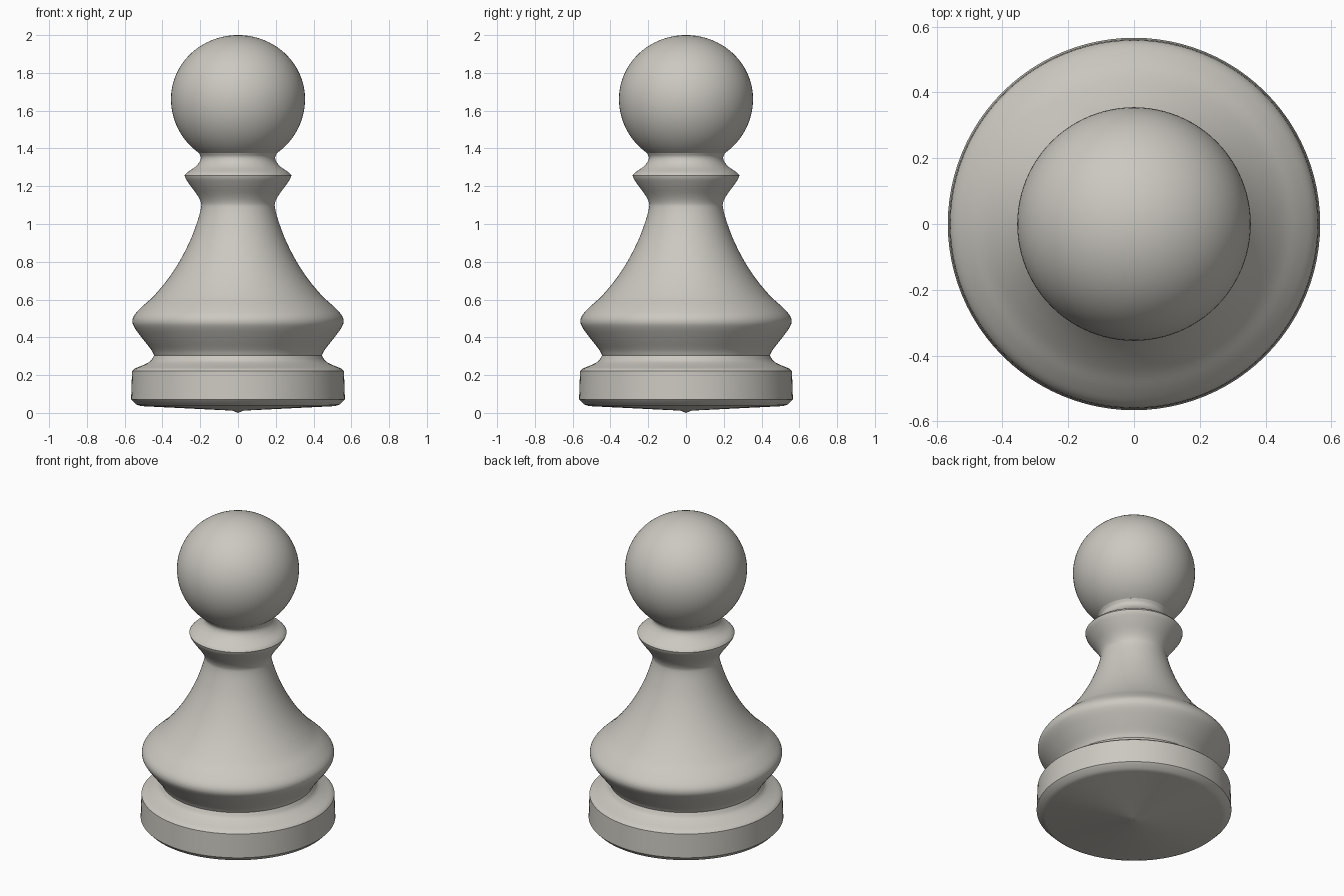
import bpy, bmesh, math
from mathutils import Vector

if "Cube" in bpy.data.objects:
    bpy.data.objects.remove(bpy.data.objects["Cube"])

SIDES = 96

stone = bpy.data.materials.new("warm grey stone")
stone.diffuse_color = (0.60, 0.58, 0.53, 1)
stone.use_nodes = True
stone.node_tree.nodes["Principled BSDF"].inputs["Base Color"].default_value = stone.diffuse_color


def smooth_curve(points, steps=5):
    """Catmull-Rom curve through (radius, height) points."""
    p = [Vector(q) for q in points]
    p = [2 * p[0] - p[1]] + p + [2 * p[-1] - p[-2]]
    out = []
    for a, b, c, d in zip(p, p[1:], p[2:], p[3:]):
        for i in range(steps):
            t = i / steps
            out.append(0.5 * (2 * b + (c - a) * t + (2 * a - 5 * b + 4 * c - d) * t * t
                              + (3 * b - a - 3 * c + d) * t ** 3))
    return out + [p[-2]]


def lathe(name, profile):
    """Turn a (radius, height) profile, listed bottom to top, around z."""
    bm = bmesh.new()
    rings = []
    for r, z in profile:
        if r < 1e-4:
            rings.append([bm.verts.new((0, 0, z))] * SIDES)
        else:
            rings.append([bm.verts.new((r * math.cos(a), r * math.sin(a), z))
                          for a in (2 * math.pi * i / SIDES for i in range(SIDES))])
    for low, high in zip(rings, rings[1:]):
        for i in range(SIDES):
            j = (i + 1) % SIDES
            bm.faces.new(dict.fromkeys((low[i], low[j], high[j], high[i])))
    mesh = bpy.data.meshes.new(name)
    bm.to_mesh(mesh)
    bm.free()
    mesh.materials.append(stone)
    obj = bpy.data.objects.new(name, mesh)
    bpy.context.collection.objects.link(obj)
    bpy.context.view_layer.objects.active = obj
    obj.select_set(True)
    bpy.ops.object.shade_smooth_by_angle(angle=math.radians(32))
    obj.select_set(False)


# Foot: shallow pointed underside, bevelled rim, upright band, cove up to the groove
foot = [(0, 0), (0.03, 0.012), (0.515, 0.036), (0.54, 0.045), (0.566, 0.072)]
cove = [(0.561, 0.222), (0.545, 0.235), (0.50, 0.254), (0.463, 0.275), (0.444, 0.305)]
lathe("foot", foot + smooth_curve(cove, 4))

# Body: bulging skirt, tapering stem and flared underside of the collar
body = [(0.444, 0.305), (0.46, 0.335), (0.503, 0.39), (0.547, 0.45), (0.559, 0.485),
        (0.547, 0.52), (0.505, 0.565), (0.445, 0.62), (0.37, 0.71), (0.305, 0.81),
        (0.25, 0.92), (0.213, 1.02), (0.196, 1.085), (0.197, 1.115), (0.215, 1.152),
        (0.25, 1.20), (0.275, 1.237), (0.283, 1.257)]
lathe("body", smooth_curve(body, 4))

# Collar top: concave slope up to the neck
collar = [(0.283, 1.257), (0.268, 1.274), (0.228, 1.301), (0.203, 1.33),
          (0.197, 1.355), (0.207, 1.376)]
lathe("collar_top", smooth_curve(collar, 4))

# Head: slightly squashed ball, open where it meets the neck
start = -math.acos(0.207 / 0.355)
angles = [start + (math.pi / 2 - start) * i / 40 for i in range(41)]
lathe("head", [(0.355 * math.cos(a), 1.662 + (0.338 if a > 0 else 0.352) * math.sin(a))
               for a in angles])
